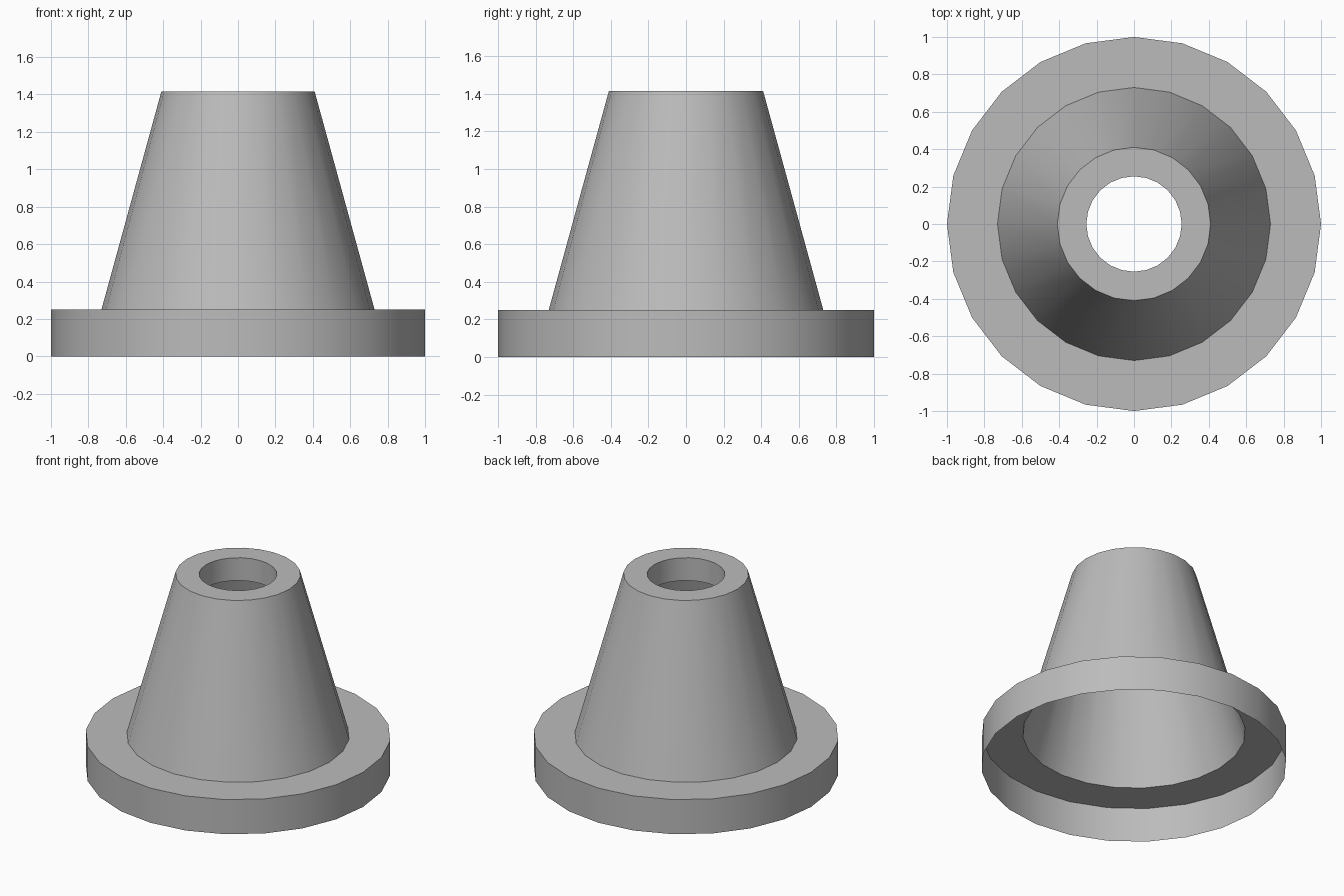
import bpy
import bmesh
from math import cos, sin, tau, radians

SIDES = 24

cube = bpy.data.objects.get("Cube")
if cube:
    bpy.data.objects.remove(cube, do_unlink=True)

grey = bpy.data.materials.new("plain_grey")
grey.use_nodes = True
colour = (0.5, 0.5, 0.5, 1)
grey.diffuse_color = colour
grey.node_tree.nodes["Principled BSDF"].inputs["Base Color"].default_value = colour


def lathe(name, profile):
    """Turn (radius, height) points, listed from bottom outside to inside, into an open shell."""
    bm = bmesh.new()
    rings = [[bm.verts.new((r * cos(tau * i / SIDES), r * sin(tau * i / SIDES), z))
              for i in range(SIDES)] for r, z in profile]
    for low, high in zip(rings, rings[1:]):
        for i in range(SIDES):
            j = (i + 1) % SIDES
            bm.faces.new((low[i], low[j], high[j], high[i]))
    mesh = bpy.data.meshes.new(name)
    bm.to_mesh(mesh)
    bm.free()
    mesh.materials.append(grey)
    obj = bpy.data.objects.new(name, mesh)
    bpy.context.collection.objects.link(obj)
    bpy.ops.object.select_all(action='DESELECT')
    obj.select_set(True)
    bpy.context.view_layer.objects.active = obj
    bpy.ops.object.shade_smooth_by_angle(angle=radians(30))
    return obj


# Hollow base: upright rim and flat shoulder, open underneath
lathe("base_flange", [(1, 0), (1, 0.25), (0.73, 0.25)])

# Tapered shell with a flat top and a short tube hanging inside the hole
lathe("tapered_body", [(0.73, 0.25), (0.41, 1.415), (0.255, 1.415), (0.255, 1.25)])
